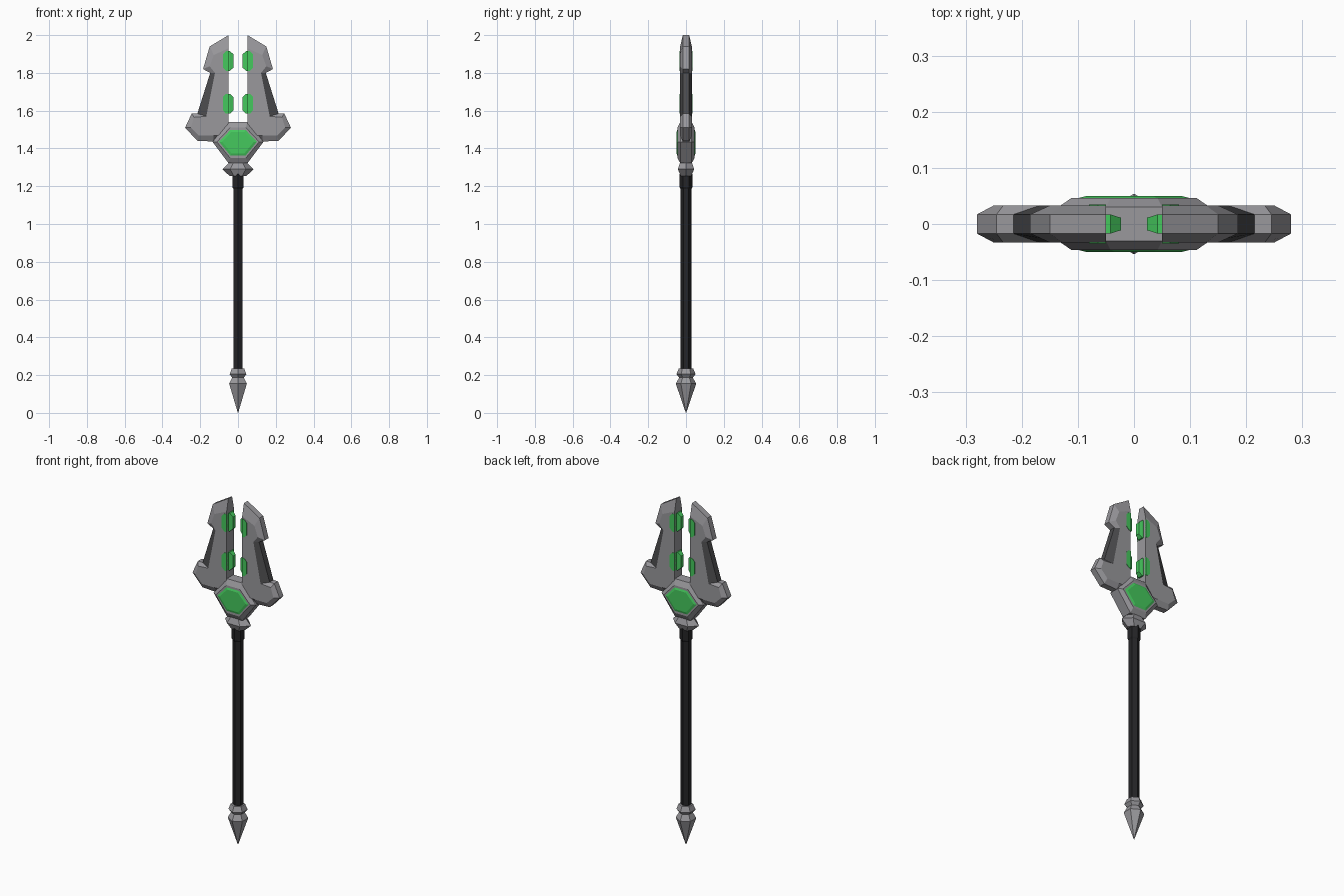
import bpy, bmesh, math

if "Cube" in bpy.data.objects:
    bpy.data.objects.remove(bpy.data.objects["Cube"])


def material(name, r, g, b):
    m = bpy.data.materials.new(name)
    m.diffuse_color = (r, g, b, 1)
    m.use_nodes = True
    m.node_tree.nodes["Principled BSDF"].inputs["Base Color"].default_value = m.diffuse_color
    return m


STEEL = material("grey_steel", 0.32, 0.315, 0.335)
DARK = material("dark_inlay", 0.07, 0.07, 0.074)
BLACK = material("black_grip", 0.018, 0.018, 0.02)
GREEN = material("green_crystal", 0.06, 0.58, 0.11)


def loft(name, rings, mats, accent=None):
    """Skin a list of equal rings, cap the ends; side strip `accent` gets the second material."""
    bm = bmesh.new()
    vs = [[bm.verts.new(p) for p in ring] for ring in rings]
    n = len(rings[0])
    for a, b in zip(vs, vs[1:]):
        for i in range(n):
            j = (i + 1) % n
            f = bm.faces.new((a[i], a[j], b[j], b[i]))
            f.material_index = 1 if i == accent else 0
    bm.faces.new(vs[0])
    bm.faces.new(vs[-1])
    bmesh.ops.recalc_face_normals(bm, faces=bm.faces)
    me = bpy.data.meshes.new(name)
    bm.to_mesh(me)
    bm.free()
    for m in mats:
        me.materials.append(m)
    ob = bpy.data.objects.new(name, me)
    bpy.context.collection.objects.link(ob)
    return ob


def plate(name, outer, inner, y_edge, y_face, mats, accent=None):
    """Bevelled plate in the xz plane, same on front and back."""
    def ring(pts, y):
        return [(x, y, z) for x, z in pts]
    return loft(name, [ring(inner, -y_face), ring(outer, -y_edge),
                       ring(outer, y_edge), ring(inner, y_face)], mats, accent)


def hex_lathe(name, profile, mat):
    """Six-sided turned part from (x scale radius, y radius, z), corners on the y axis."""
    rings = [[(rx * math.sin(k * math.pi / 3), ry * math.cos(k * math.pi / 3), z)
              for k in range(6)] for rx, ry, z in profile]
    return loft(name, rings, [mat])


def sym(pts):
    """Close a right-hand outline with its mirror image."""
    return pts + [(-x, z) for x, z in reversed(pts) if x > 0]


# shaft, sleeve and pommel spike
hex_lathe("shaft", [(.028, .028, .22), (.028, .028, 1.27)], BLACK)
hex_lathe("sleeve", [(.028, .028, 1.185), (.034, .034, 1.195), (.034, .034, 1.265)], BLACK)
hex_lathe("pommel", [(r, r, z) for r, z in
          [(.001, 0), (.054, .155), (.036, .187), (.051, .205), (.038, .235)]], STEEL)

# collar: flattened hexagon rings
collar = [(.045, .028, 1.255), (.083, .043, 1.29), (.045, .03, 1.328)]
loft("collar", [[(w, 0, z), (w * .5, d, z), (-w * .5, d, z),
                 (-w, 0, z), (-w * .5, -d, z), (w * .5, -d, z)] for w, d, z in collar], [STEEL])

# hub and its central gem
hub_out = sym([(.05, 1.54), (.135, 1.435), (.05, 1.322)])
hub_in = sym([(.042, 1.51), (.112, 1.435), (.042, 1.35)])
plate("hub", hub_out, hub_in, .03, .046, [STEEL])
gem_out = sym([(.04, 1.498), (.1, 1.435), (.04, 1.362)])
gem_in = sym([(.034, 1.488), (.084, 1.435), (.034, 1.374)])
plate("gem", gem_out, gem_in, .046, .05, [GREEN])

# twin blades with dark bevel strip in the outer notch, and crystals on the inner edges
blade_out = [(.05, 2.0), (.15, 1.94), (.185, 1.82), (.147, 1.8), (.215, 1.585),
             (.245, 1.585), (.28, 1.51), (.215, 1.44), (.13, 1.437), (.05, 1.47)]
blade_in = [(.05, 1.93), (.128, 1.895), (.15, 1.835), (.122, 1.8), (.168, 1.57),
            (.233, 1.565), (.25, 1.51), (.207, 1.468), (.13, 1.468), (.05, 1.47)]
for side, s in (("right", 1), ("left", -1)):
    plate(side + "_blade", [(s * x, z) for x, z in blade_out],
          [(s * x, z) for x, z in blade_in], .017, .033, [STEEL, DARK], accent=3)
    for level, zc in (("lower", 1.637), ("upper", 1.863)):
        # crystal wedge sticking into the gap
        loft(f"{side}_{level}_crystal",
             [[(s * x, -y, zc - h), (s * x, y, zc - h), (s * x, y, zc + h), (s * x, -y, zc + h)]
              for x, y, h in ((.06, .017, .052), (.042, .017, .052), (.023, .011, .034))], [GREEN])
        # thin crystal face inlaid through the blade
        face = [(.05, .052), (.064, .052), (.08, .035)]
        pts = [(s * x, zc + h) for x, h in face] + [(s * x, zc - h) for x, h in reversed(face)]
        plate(f"{side}_{level}_crystal_inlay", pts, pts, .02, .035, [GREEN])
